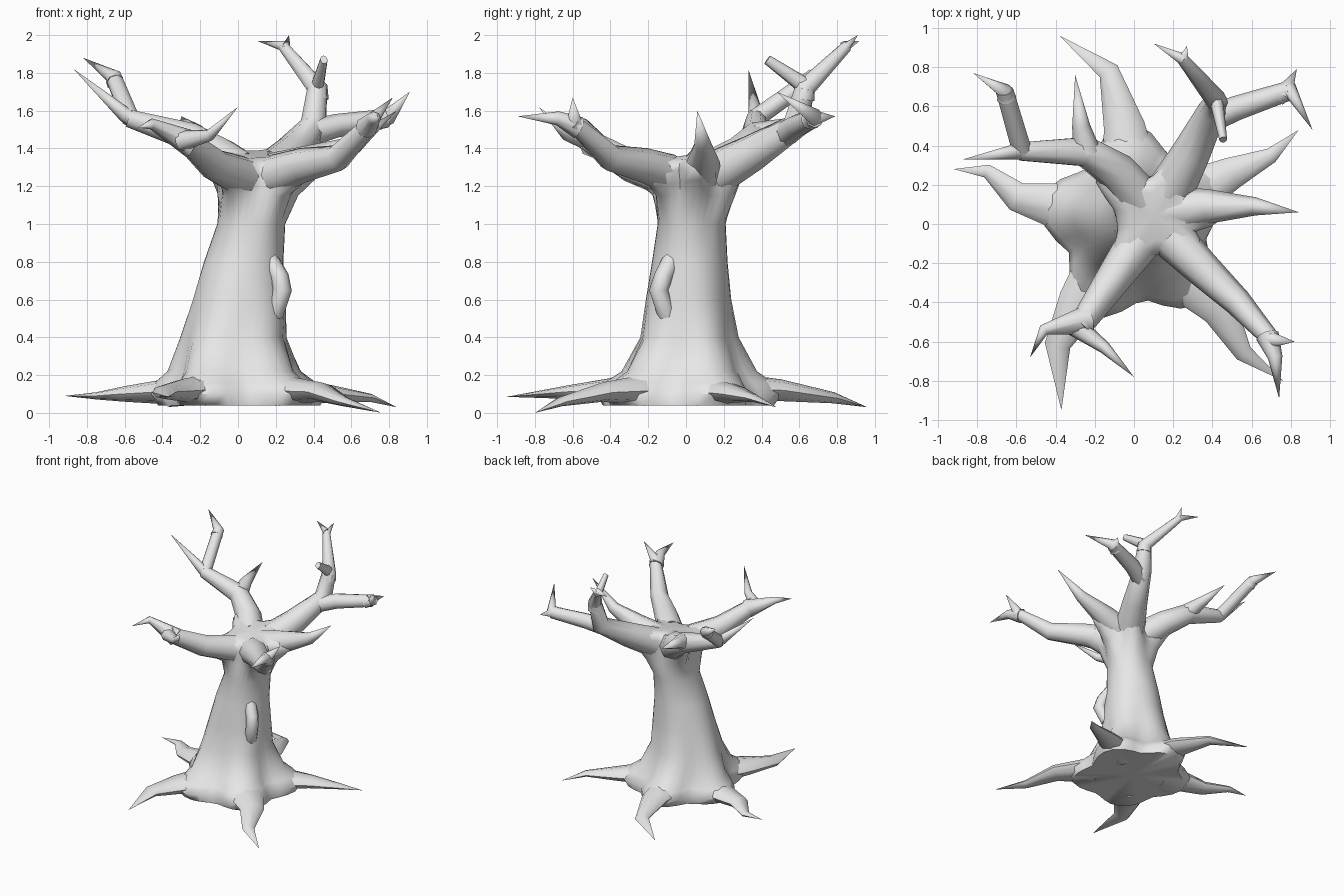
import bpy
import bmesh
import math
from mathutils import Vector

default_cube = bpy.data.objects.get("Cube")
if default_cube:
    bpy.data.objects.remove(default_cube, do_unlink=True)

# One pale grey for the whole tree
bark = bpy.data.materials.new("bark_grey")
bark.use_nodes = True
grey = (0.8, 0.8, 0.8, 1)
bark.diffuse_color = grey
bark.node_tree.nodes["Principled BSDF"].inputs["Base Color"].default_value = grey


def loft(name, rings):
    """Skin a list of equally sized rings; collapsed rings become points."""
    bm = bmesh.new()
    loops = [[bm.verts.new(point) for point in ring] for ring in rings]
    count = len(rings[0])
    for lower, upper in zip(loops, loops[1:]):
        for i in range(count):
            j = (i + 1) % count
            bm.faces.new((lower[i], lower[j], upper[j], upper[i]))
    bmesh.ops.remove_doubles(bm, verts=bm.verts, dist=0.0005)
    bmesh.ops.recalc_face_normals(bm, faces=bm.faces)
    mesh = bpy.data.meshes.new(name)
    bm.to_mesh(mesh)
    bm.free()
    mesh.materials.append(bark)
    part = bpy.data.objects.new(name, mesh)
    bpy.context.collection.objects.link(part)
    bpy.ops.object.select_all(action="DESELECT")
    part.select_set(True)
    bpy.context.view_layer.objects.active = part
    bpy.ops.object.shade_smooth_by_angle(angle=math.radians(60))
    return part


def limb(name, path, start_radius, end_radius=0, squash=1, sides=8):
    """Tapered tube along a path, closed at both ends."""
    points = [Vector(p) for p in path]
    lengths = [0]
    for a, b in zip(points, points[1:]):
        lengths.append(lengths[-1] + (b - a).length)
    last = len(points) - 1
    rings = [[points[0]] * sides]
    side = None
    for k, centre in enumerate(points):
        tangent = Vector()
        if k > 0:
            tangent += (centre - points[k - 1]).normalized()
        if k < last:
            tangent += (points[k + 1] - centre).normalized()
        tangent.normalize()
        if side is None:
            side = tangent.cross(Vector((0, 0, 1)))
        side = (side - tangent * side.dot(tangent)).normalized()
        across = side.cross(tangent)
        t = lengths[k] / lengths[-1]
        radius = start_radius + (end_radius - start_radius) * t
        ring = []
        for i in range(sides):
            angle = math.tau * i / sides
            ring.append(centre + side * math.cos(angle) * radius
                        + across * math.sin(angle) * radius * squash)
        rings.append(ring)
    rings.append([points[-1]] * sides)
    return loft(name, rings)


# Trunk: rings that bulge toward the roots below and the branches above
root_angles = [math.radians(d) for d in (237, -45, 27, 96, 167)]
branch_angles = [math.radians(d) for d in (237, -45, 5, 60, 140)]


def trunk_ring(z, x, y, rx, ry, bulge=0, angles=root_angles, sharp=8, tilt=0, sides=36):
    ring = []
    for i in range(sides):
        a = math.tau * i / sides
        lobe = bulge * max(max(0, math.cos(a - d)) ** sharp for d in angles)
        px = x + (rx + lobe) * math.cos(a)
        py = y + (ry + lobe) * math.sin(a)
        ring.append(Vector((px, py, z + tilt * (py - y))))
    return ring


def crown_ring(z, radius, bulge):
    return trunk_ring(z, .1, .04, radius, radius, bulge, branch_angles, sharp=16, tilt=.15)


loft("trunk", [
    trunk_ring(.06, 0, 0, 0, 0),
    trunk_ring(.04, .02, -.01, .33, .36, .12),
    trunk_ring(.1, .01, -.01, .32, .35, .18),
    trunk_ring(.16, 0, -.01, .29, .32, .16),
    trunk_ring(.22, -.01, 0, .28, .29, .09),
    trunk_ring(.4, -.02, .01, .26, .24, .03),
    trunk_ring(.6, .01, .01, .24, .22, .01),
    trunk_ring(.8, .03, .02, .21, .2),
    trunk_ring(1, .07, .03, .18, .18),
    trunk_ring(1.15, .09, .04, .18, .19, .05, branch_angles),
    crown_ring(1.23, .18, .13),
    crown_ring(1.3, .19, .19),
    crown_ring(1.35, .17, .17),
    crown_ring(1.37, .12, .08),
    crown_ring(1.36, 0, 0),
])

# Low knot on the trunk
limb("trunk_knot", [(.16, -.07, .82), (.22, -.12, .72), (.235, -.145, .65),
                    (.19, -.1, .52)], .05, .05)

# Roots
roots = {
    "root_front_right": [(-.17, -.26, .12), (-.28, -.41, .12), (-.39, -.62, .11),
                         (-.37, -.95, .085)],
    "root_front_left": [(.22, -.22, .12), (.44, -.44, .11), (.56, -.66, .06),
                        (.76, -.8, 0)],
    "root_left": [(.2, .1, .12), (.5, .26, .1), (.7, .35, .08), (.84, .48, .03)],
    "root_back": [(-.02, .24, .13), (-.05, .5, .12), (-.13, .78, .08),
                  (-.38, .96, .03)],
    "root_right": [(-.24, .06, .12), (-.6, .14, .1), (-.75, .27, .09),
                   (-.92, .28, .09)],
}
for name, path in roots.items():
    limb(name, path, .15, squash=.55)

# Front right branch with a forked end
elbow = (-.28, -.53, 1.45)
limb("branch_front_right", [(.02, -.1, 1.25), (-.12, -.3, 1.31), elbow], .11, .06)
limb("twig_front_right_outer", [(-.24, -.49, 1.42), (-.46, -.54, 1.53), (-.53, -.68, 1.51)], .075)
limb("twig_front_right_inner", [(-.3, -.52, 1.44), (-.15, -.63, 1.47), (0, -.78, 1.62)], .055)

# Front left branch with a forked end
limb("branch_front_left", [(.2, -.08, 1.26), (.34, -.22, 1.31), (.53, -.4, 1.35),
                           (.71, -.6, 1.54)], .11, .045)
limb("twig_front_left_long", [(.68, -.57, 1.51), (.72, -.68, 1.56), (.74, -.89, 1.57)], .06)
limb("twig_front_left_short", [(.69, -.59, 1.53), (.82, -.6, 1.67)], .045)

# Left branch, a single spike
limb("branch_left", [(.2, .07, 1.26), (.38, .09, 1.33), (.62, .09, 1.42),
                     (.84, .06, 1.6)], .12)

# Tall back left branch with a side arm and a cut stub
fork = (.42, .63, 1.72)
limb("branch_back_left", [(.19, .18, 1.28), (.29, .36, 1.38), (.4, .58, 1.52), fork], .12, .055)
limb("back_left_top", [(.42, .62, 1.66), fork, (.24, .85, 1.94)], .06, .03)
limb("back_left_tip_upper", [(.25, .83, 1.92), (.27, .91, 2)], .03)
limb("back_left_tip_side", [(.25, .84, 1.94), (.1, .92, 1.97)], .03)
limb("back_left_stub", [(.42, .63, 1.73), (.455, .43, 1.87)], .035, .02, squash=1.3)
limb("back_left_arm", [(.38, .53, 1.48), (.52, .59, 1.52), (.79, .68, 1.56)], .07, .05)
limb("back_left_arm_tip", [(.74, .66, 1.55), (.8, .68, 1.57), (.91, .48, 1.7)], .055)
limb("back_left_arm_end", [(.76, .66, 1.56), (.83, .79, 1.57)], .05)

# Back right branch with a long tip, a rising twig and a side spike
limb("branch_back_right", [(.02, .13, 1.27), (-.09, .27, 1.36), (-.25, .37, 1.46),
                           (-.58, .37, 1.56)], .12, .05)
limb("back_right_long_tip", [(-.52, .37, 1.54), (-.6, .37, 1.58), (-.87, .33, 1.82)], .05)
knee = (-.66, .68, 1.78)
limb("back_right_twig", [(-.57, .37, 1.56), knee], .05, .045)
limb("back_right_twig_tip", [(-.65, .64, 1.75), knee, (-.82, .77, 1.88)], .05)
limb("back_right_spike", [(-.24, .37, 1.47), (-.27, .5, 1.51), (-.3, .76, 1.57)], .07)
